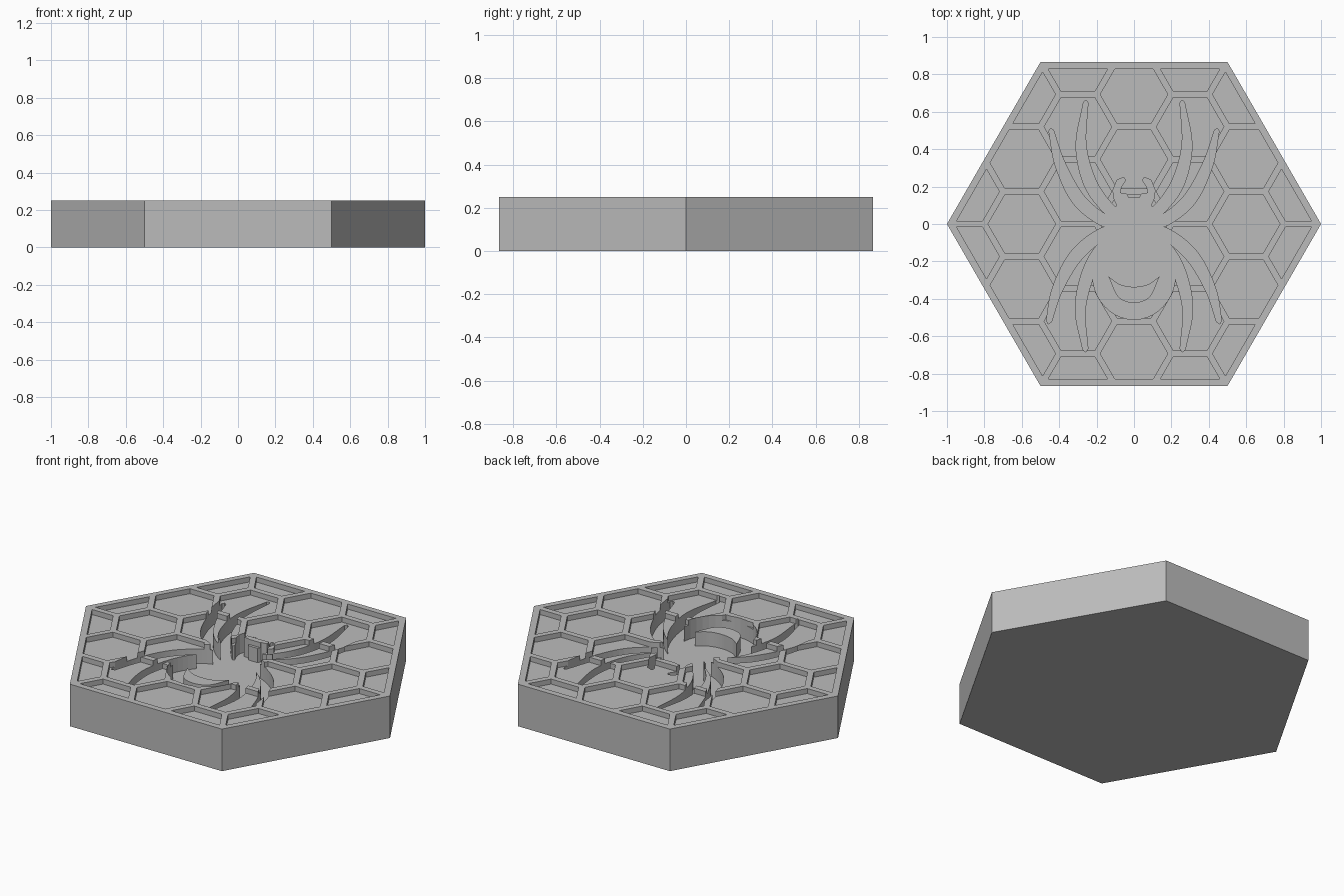
import bpy, bmesh, math
from mathutils import Vector

TOP, POCKET, FLOOR = 0.25, 0.22, 0.135
CELL = 0.2            # honeycomb cell circumradius
RIB = 0.034           # rib width

old = bpy.data.objects.get("Cube")
if old:
    bpy.data.objects.remove(old, do_unlink=True)

grey = bpy.data.materials.new("plain_grey")
grey.use_nodes = True
grey.diffuse_color = (0.5, 0.5, 0.5, 1)
grey.node_tree.nodes["Principled BSDF"].inputs["Base Color"].default_value = (0.5, 0.5, 0.5, 1)


def prisms(name, outlines, z0, z1):
    """One object holding an upright prism for each 2D outline."""
    bm = bmesh.new()
    for pts in outlines:
        face = bm.faces.new([bm.verts.new((x, y, z0)) for x, y in pts])
        top = bmesh.ops.extrude_face_region(bm, geom=[face])["geom"]
        bmesh.ops.translate(bm, vec=(0, 0, z1 - z0),
                            verts=[v for v in top if isinstance(v, bmesh.types.BMVert)])
    bmesh.ops.recalc_face_normals(bm, faces=bm.faces)
    mesh = bpy.data.meshes.new(name)
    bm.to_mesh(mesh)
    bm.free()
    mesh.materials.append(grey)
    obj = bpy.data.objects.new(name, mesh)
    bpy.context.collection.objects.link(obj)
    return obj


def ellipse(cx, cy, rx, ry, n):
    return [(cx + rx * math.cos(math.tau * i / n), cy + ry * math.sin(math.tau * i / n))
            for i in range(n)]


def boolean(target, cutter, operation):
    mod = target.modifiers.new("cut", "BOOLEAN")
    mod.operation, mod.object, mod.solver = operation, cutter, "EXACT"
    mod.use_self = True
    bpy.context.view_layer.objects.active = target
    bpy.ops.object.modifier_apply(modifier=mod.name)
    bpy.data.objects.remove(cutter, do_unlink=True)


def spline(points, steps=7):
    """Catmull-Rom samples through points of any dimension."""
    p = [Vector(q) for q in points]
    p = [2 * p[0] - p[1]] + p + [2 * p[-1] - p[-2]]
    out = []
    for a, b, c, d in zip(p, p[1:], p[2:], p[3:]):
        for i in range(steps):
            t = i / steps
            out.append(0.5 * (2 * b + (c - a) * t + (2 * a - 5 * b + 4 * c - d) * t ** 2
                              + (3 * b - a - 3 * c + d) * t ** 3))
    return out + [p[-2]]


def leg(points):
    """Tapered outline around a path of (x, y, half width), root first."""
    path = spline(points)
    left, right = [], []
    for i, p in enumerate(path):
        d = (path[min(i + 1, len(path) - 1)] - path[max(i - 1, 0)]).xy.normalized()
        side = Vector((-d.y, d.x)) * p.z
        left.append(tuple(p.xy + side))
        right.append(tuple(p.xy - side))
    tip = path[-1].xy + d * path[-1].z
    return left + [tuple(tip)] + right[::-1]


def mirrored(outline):
    return [(-x, y) for x, y in reversed(outline)]


# Hexagonal slab
slab = prisms("hexagon_tile", [ellipse(0, 0, 1, 1, 6)], 0, TOP)

# Honeycomb pockets, trimmed to leave a rim
pitch = CELL * math.sqrt(3)
radius = CELL - RIB / math.sqrt(3)
cells = []
for col in range(-3, 4):
    for row in range(-3, 4):
        x, y = col * CELL * 1.5, (row + 0.5 * (col % 2)) * pitch
        if abs(y) < 0.9 and abs(x) * math.sqrt(3) + abs(y) < 1.8:
            cells.append(ellipse(x, y, radius, radius, 6))
pockets = prisms("pockets", cells, POCKET, TOP + 0.1)
rim = prisms("rim", [ellipse(0, 0, 0.958, 0.958, 6)], 0.1, TOP + 0.05)
boolean(pockets, rim, "INTERSECT")
boolean(slab, pockets, "DIFFERENCE")

# Spider recess: legs, head with fangs, abdomen
legs = [leg(path) for path in (
    [(-0.06, 0.03, 0.03), (-0.14, 0.085, 0.032), (-0.235, 0.22, 0.034),
     (-0.283, 0.42, 0.027), (-0.258, 0.65, 0.012)],
    [(-0.06, 0.0, 0.03), (-0.17, 0.025, 0.032), (-0.30, 0.135, 0.035),
     (-0.395, 0.32, 0.027), (-0.443, 0.5, 0.012)],
    [(-0.06, -0.04, 0.03), (-0.17, -0.055, 0.032), (-0.31, -0.17, 0.035),
     (-0.41, -0.35, 0.027), (-0.455, -0.52, 0.014)],
    [(-0.06, -0.07, 0.03), (-0.14, -0.1, 0.034), (-0.235, -0.24, 0.034),
     (-0.287, -0.45, 0.027), (-0.26, -0.67, 0.014)])]
half_body = [(-0.03, 0.14), (-0.04, 0.16), (-0.075, 0.165), (-0.07, 0.195), (-0.045, 0.235),
             (-0.055, 0.25), (-0.09, 0.235), (-0.113, 0.18), (-0.105, 0.13), (-0.09, 0.1),
             (-0.13, 0.05), (-0.135, -0.02), (-0.12, -0.12)]
body = half_body + mirrored(half_body)
abdomen = ellipse(0, -0.27, 0.222, 0.24, 40)
spider = prisms("spider", legs + [mirrored(o) for o in legs] + [body, abdomen], FLOOR, TOP + 0.1)
boolean(slab, spider, "DIFFERENCE")

# Crescent left standing inside the abdomen
crescent = [tuple(p) for p in spline([(-0.137, -0.28), (-0.075, -0.323), (0, -0.336),
                                      (0.075, -0.323), (0.137, -0.28)], 5)]
crescent += [tuple(p) for p in spline([(0.137, -0.28), (0.085, -0.39), (0, -0.422),
                                       (-0.085, -0.39), (-0.137, -0.28)], 5)][1:-1]
prisms("abdomen_crescent", [crescent], FLOOR, POCKET)
